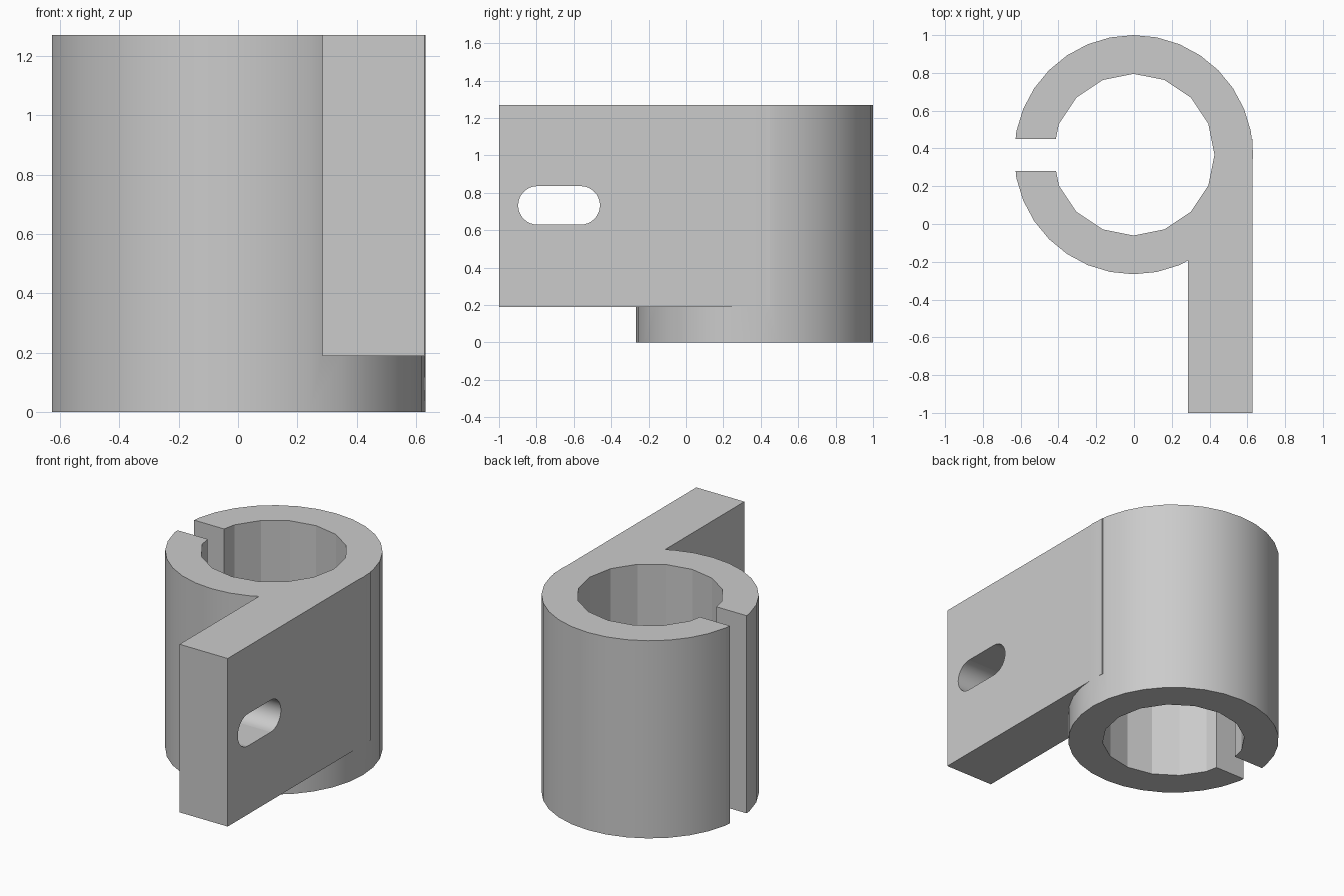
import bpy
import math
from mathutils import Matrix

cube = bpy.data.objects.get("Cube")
if cube:
    bpy.data.objects.remove(cube, do_unlink=True)

HEIGHT = 1.27
AXIS_Y = 0.367

grey = bpy.data.materials.new("plain grey")
grey.use_nodes = True
grey.diffuse_color = (0.6, 0.6, 0.6, 1)
grey.node_tree.nodes["Principled BSDF"].inputs["Base Color"].default_value = (0.6, 0.6, 0.6, 1)


def box(name, low, high):
    bpy.ops.mesh.primitive_cube_add(size=1)
    ob = bpy.context.object
    ob.name = name
    size = [b - a for a, b in zip(low, high)]
    centre = [(a + b) / 2 for a, b in zip(low, high)]
    ob.data.transform(Matrix.Translation(centre) @ Matrix.Diagonal((*size, 1)))
    return ob


def cylinder(name, sides, radius, depth, centre, axis="Z"):
    bpy.ops.mesh.primitive_cylinder_add(vertices=sides, radius=radius, depth=depth)
    ob = bpy.context.object
    ob.name = name
    turn = Matrix.Rotation(math.pi / 2, 4, "Y") if axis == "X" else Matrix()
    ob.data.transform(Matrix.Translation(centre) @ turn)
    return ob


def combine(target, tool, operation):
    mod = target.modifiers.new(tool.name, "BOOLEAN")
    mod.operation = operation
    mod.solver = "EXACT"
    mod.object = tool
    bpy.context.view_layer.objects.active = target
    bpy.ops.object.modifier_apply(modifier=mod.name)
    bpy.data.objects.remove(tool, do_unlink=True)


# Clamp ring body joined to the mounting plate
clamp = cylinder("clamp_bracket", 32, 0.633, HEIGHT, (-0.002, AXIS_Y, HEIGHT / 2))
plate = box("mounting_plate", (0.285, -1, 0.19), (0.627, 0.45, HEIGHT))
combine(clamp, plate, "UNION")

# Faceted bore and the split in the ring
bore = cylinder("bore", 16, 0.428, 3, (-0.002, AXIS_Y, HEIGHT / 2))
combine(clamp, bore, "DIFFERENCE")
split = box("split", (-1, 0.28, -1), (-0.2, 0.45, 2))
combine(clamp, split, "DIFFERENCE")

# Rounded bolt slot through the plate
SLOT_Z, SLOT_R = 0.733, 0.103
ends = (-0.795, -0.563)
slot = box("slot", (0, ends[0], SLOT_Z - SLOT_R), (1, ends[1], SLOT_Z + SLOT_R))
for y in ends:
    combine(slot, cylinder("slot_end", 32, SLOT_R, 1, (0.5, y, SLOT_Z), "X"), "UNION")
combine(clamp, slot, "DIFFERENCE")

# Finish: smooth outside, crisp bore facets, flat plate faces
clamp.data.materials.clear()
clamp.data.materials.append(grey)
bpy.ops.object.select_all(action="DESELECT")
clamp.select_set(True)
bpy.context.view_layer.objects.active = clamp
bpy.ops.object.shade_smooth_by_angle(angle=math.radians(15))
weighted = clamp.modifiers.new("weighted_normals", "WEIGHTED_NORMAL")
weighted.keep_sharp = True
